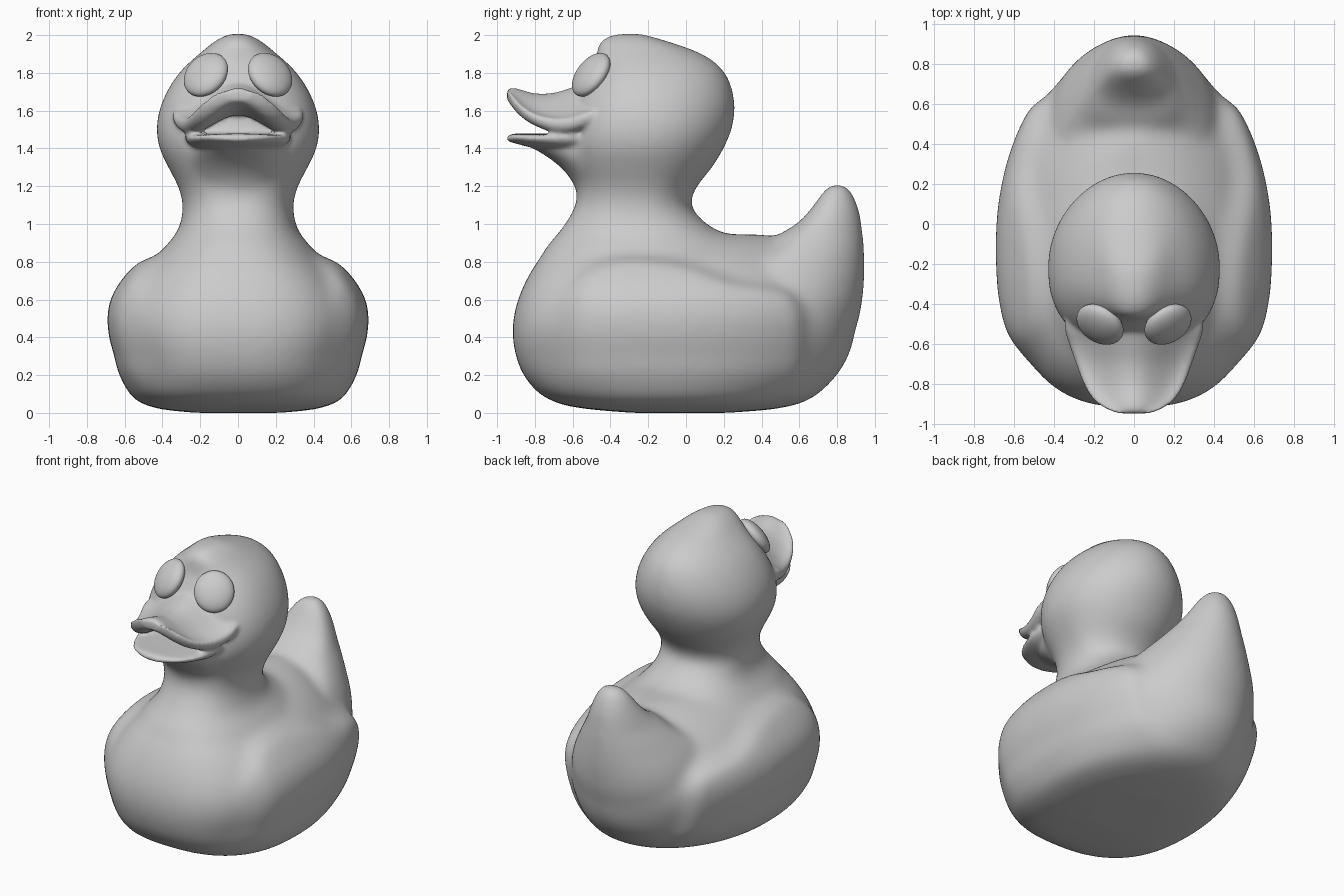
import bpy, bmesh, math
from mathutils import Vector

if "Cube" in bpy.data.objects:
    bpy.data.objects.remove(bpy.data.objects["Cube"], do_unlink=True)

grey = bpy.data.materials.new("soft_grey")
grey.use_nodes = True
GREY = (0.6, 0.6, 0.6, 1)
grey.diffuse_color = GREY
grey.node_tree.nodes["Principled BSDF"].inputs["Base Color"].default_value = GREY


def curve(keys, t):
    """Smooth interpolation through rows of (t, values...)."""
    def slope(i, c):
        a, b = keys[max(i - 1, 0)], keys[min(i + 1, len(keys) - 1)]
        return (b[c] - a[c]) / (b[0] - a[0])
    i = max(k for k in range(len(keys) - 1) if keys[k][0] <= t or k == 0)
    p, q = keys[i], keys[i + 1]
    d = q[0] - p[0]
    s = min(max((t - p[0]) / d, 0), 1)
    h = s * s * (3 - 2 * s)
    return [p[c] * (1 - h) + q[c] * h + d * s * (1 - s)
            * (slope(i, c) * (1 - s) - slope(i + 1, c) * s)
            for c in range(1, len(p))]


def spread(keys, n):
    a, b = keys[0][0], keys[-1][0]
    return [a + (b - a) * (1 - math.cos(math.pi * k / n)) / 2 for k in range(n + 1)]


def skin(name, rings):
    """Closed skin over a list of equal rings."""
    bm = bmesh.new()
    loops = [[bm.verts.new(p) for p in ring] for ring in rings]
    n = len(loops[0])
    for a, b in zip(loops, loops[1:]):
        for k in range(n):
            bm.faces.new((a[k], a[(k + 1) % n], b[(k + 1) % n], b[k]))
    bm.faces.new(loops[0])
    bm.faces.new(loops[-1])
    bmesh.ops.recalc_face_normals(bm, faces=bm.faces)
    mesh = bpy.data.meshes.new(name)
    bm.to_mesh(mesh)
    bm.free()
    ob = bpy.data.objects.new(name, mesh)
    bpy.context.collection.objects.link(ob)
    return ob


def power(v, e):
    return math.copysign(abs(v) ** e, v)


def stack(name, keys, mid, front=2.0, shape=None):
    """Level rings from rows of (z, front y, back y, half width)."""
    rings = []
    for z in spread(keys, 70):
        lo, hi, hw = curve(keys, z)
        m = min(max(mid, lo * 0.7 + hi * 0.3), lo * 0.3 + hi * 0.7)
        ring = []
        for k in range(128):
            c, s = math.cos(k * math.tau / 128), math.sin(k * math.tau / 128)
            e = 2 / front if s < 0 else 1
            p = Vector((hw * power(c, e), m + (m - lo if s < 0 else hi - m) * power(s, e), z))
            ring.append(shape(p) if shape else p)
        rings.append(ring)
    return skin(name, rings)


def fuse(name, parts, voxel, rounds):
    """Melt overlapping parts into one smooth surface."""
    bpy.ops.object.select_all(action='DESELECT')
    for p in parts:
        p.select_set(True)
    bpy.context.view_layer.objects.active = parts[0]
    bpy.ops.object.join()
    ob = bpy.context.view_layer.objects.active
    ob.name = name
    mod = ob.modifiers.new("melt", 'REMESH')
    mod.mode, mod.voxel_size = 'VOXEL', voxel
    mod = ob.modifiers.new("soften", 'SMOOTH')
    mod.factor, mod.iterations = 0.5, rounds
    for m in list(ob.modifiers):
        bpy.ops.object.modifier_apply(modifier=m.name)
    return ob


def step(a, b, v):
    s = min(max((v - a) / (b - a), 0), 1)
    return s * s * (3 - 2 * s)


WING_TOP = [(-0.7, 0.6), (-0.5, 0.79), (-0.3, 0.84), (0, 0.8), (0.25, 0.71),
            (0.5, 0.665), (0.6, 0.59), (0.66, 0.35)]


def wing(p):
    """Raise the folded wing on both flanks, thickest along its top edge."""
    top = curve(WING_TOP, p.y)[0]
    m = (step(top + 0.02, top - 0.05, p.z) * step(0.04, 0.25, p.z)
         * step(-0.75, -0.52, p.y) * step(0.66, 0.58, p.y))
    thick = 0.045 + 0.025 * step(0.4, 0.7, p.z)
    p.x += math.copysign(thick * m, p.x) if abs(p.x) > 0.1 else 0
    return p


# Body, tail, neck, head and chin as stacked rings
body = stack("body", [
    (0.0, -0.28, 0.22, 0.22), (0.015, -0.47, 0.42, 0.38), (0.035, -0.62, 0.55, 0.47),
    (0.06, -0.7, 0.63, 0.53), (0.1, -0.775, 0.7, 0.565), (0.2, -0.86, 0.8, 0.59),
    (0.3, -0.9, 0.86, 0.61), (0.4, -0.918, 0.89, 0.638), (0.5, -0.914, 0.905, 0.642),
    (0.6, -0.889, 0.88, 0.612), (0.7, -0.847, 0.78, 0.55), (0.8, -0.787, 0.65, 0.46),
    (0.87, -0.72, 0.58, 0.36), (0.92, -0.6, 0.5, 0.25), (0.945, -0.4, 0.42, 0.14)],
    -0.1, 2.6, wing)
tail = stack("tail", [
    (0.3, 0.1, 0.8, 0.33), (0.4, 0, 0.88, 0.4), (0.5, -0.05, 0.916, 0.44),
    (0.6, 0, 0.935, 0.44), (0.75, 0.2, 0.946, 0.385), (0.88, 0.42, 0.943, 0.285),
    (0.95, 0.5, 0.938, 0.23),
    (1.0, 0.585, 0.932, 0.2), (1.05, 0.635, 0.924, 0.17), (1.1, 0.675, 0.912, 0.145),
    (1.15, 0.71, 0.89, 0.115), (1.19, 0.74, 0.87, 0.085), (1.215, 0.77, 0.84, 0.05)], 0.45)
head = stack("head", [
    (0.7, -0.82, 0.35, 0.46), (0.8, -0.78, 0.38, 0.44), (0.87, -0.745, 0.34, 0.395),
    (0.92, -0.705, 0.27, 0.35), (0.96, -0.67, 0.18, 0.322),
    (1.0, -0.64, 0.11, 0.305), (1.1, -0.585, 0.025, 0.292), (1.2, -0.577, 0.06, 0.318),
    (1.3, -0.61, 0.14, 0.37), (1.4, -0.635, 0.2, 0.417), (1.5, -0.63, 0.243, 0.433),
    (1.6, -0.61, 0.26, 0.418), (1.7, -0.57, 0.25, 0.378), (1.8, -0.51, 0.21, 0.313),
    (1.87, -0.475, 0.14, 0.243), (1.92, -0.477, 0.045, 0.182), (1.96, -0.465, -0.07, 0.137),
    (1.99, -0.43, -0.17, 0.09), (2.01, -0.37, -0.23, 0.045)], -0.22, 2.3)
chin = stack("chin", [
    (1.12, -0.56, -0.2, 0.12), (1.2, -0.59, -0.2, 0.18), (1.27, -0.635, -0.2, 0.22),
    (1.33, -0.7, -0.2, 0.25), (1.38, -0.775, -0.2, 0.26), (1.42, -0.85, -0.2, 0.25),
    (1.45, -0.87, -0.2, 0.24)], -0.5)
duck = fuse("duck_body", [body, tail, head, chin], 0.02, 30)

# Upper beak: arched sheet with flared lips; rows of (y, half width, crest, lip, thickness)
UPPER = [(-0.947, 0.08, 1.712, 1.68, 0.06), (-0.92, 0.15, 1.722, 1.64, 0.085),
         (-0.87, 0.21, 1.71, 1.585, 0.095), (-0.8, 0.252, 1.692, 1.54, 0.1),
         (-0.7, 0.29, 1.695, 1.51, 0.12), (-0.6, 0.325, 1.725, 1.515, 0.135),
         (-0.53, 0.345, 1.75, 1.54, 0.135), (-0.46, 0.33, 1.76, 1.56, 0.13),
         (-0.35, 0.2, 1.72, 1.56, 0.1)]
rings = []
for y in spread(UPPER, 40):
    hw, crest, lip, thick = curve(UPPER, y)
    ring = []
    for k in range(64):
        a = k * math.tau / 64
        u = math.cos(a)
        arch = (1 + math.cos(math.pi * u)) / 2
        z = lip + (crest - thick / 2 - lip) * arch + 0.025 * u ** 6
        ring.append((hw * u, y, z + thick / 2 * power(math.sin(a), 0.6)))
    rings.append(ring)
upper = skin("upper_beak", rings)

# Lower beak: shallow scoop; rows of (y, half width, top, bottom)
LOWER = [(-0.947, 0.06, 1.468, 1.438), (-0.915, 0.14, 1.478, 1.43),
         (-0.85, 0.205, 1.478, 1.412), (-0.75, 0.255, 1.478, 1.39),
         (-0.65, 0.28, 1.48, 1.37), (-0.5, 0.28, 1.49, 1.36)]
rings = []
for y in spread(LOWER, 40):
    hw, top, bottom = curve(LOWER, y)
    ring = []
    for k in range(64):
        u, s = math.cos(k * math.tau / 64), math.sin(k * math.tau / 64)
        rim = top - 0.02
        z = rim + (0.02 * power(s, 0.6) if s > 0 else (rim - bottom) * s)
        ring.append((hw * u, y, z))
    rings.append(ring)
lower = skin("lower_beak", rings)
duck = fuse("duck_body", [duck, upper, lower], 0.011, 14)

# Eyes: flattened ovals lying on the face
eyes = []
for name, side in (("left_eye", 1), ("right_eye", -1)):
    bpy.ops.mesh.primitive_uv_sphere_add(segments=40, ring_count=24)
    eye = bpy.context.object
    eye.name = name
    eye.scale = (0.126, 0.134, 0.06)
    eye.location = (side * 0.17, -0.502, 1.79)
    eye.rotation_euler = Vector((side * 0.43, -0.69, 0.56)).to_track_quat('Z', 'Y').to_euler()
    eyes.append(eye)

for ob in [duck] + eyes:
    ob.data.materials.clear()
    ob.data.materials.append(grey)
    ob.data.shade_smooth()
